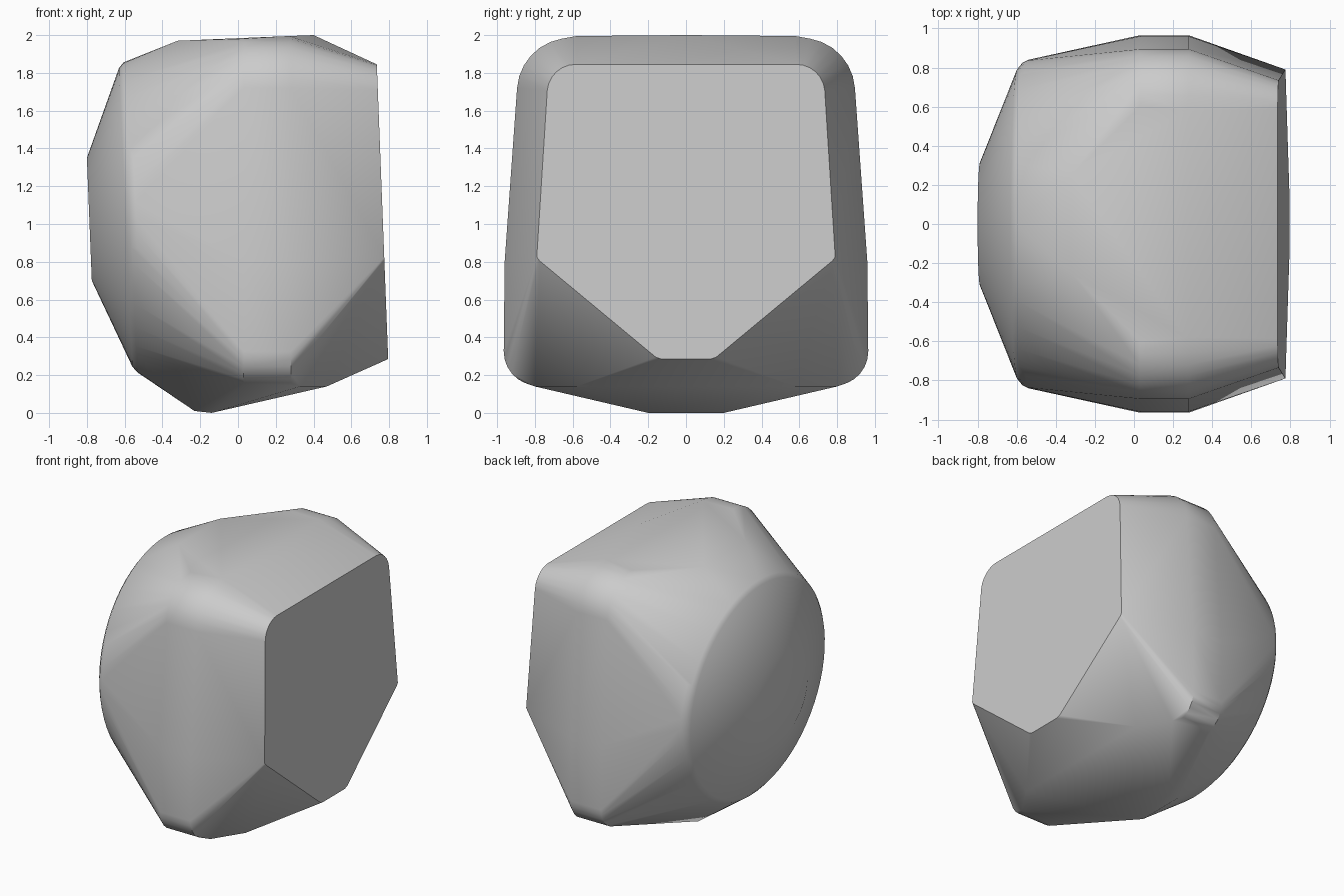
import bpy
import bmesh
from math import sin, cos, pi, radians

cube = bpy.data.objects.get("Cube")
if cube:
    bpy.data.objects.remove(cube, do_unlink=True)

stone = bpy.data.materials.new("pale grey")
stone.use_nodes = True
colour = (0.6, 0.6, 0.6, 1)
stone.diffuse_color = colour
stone.node_tree.nodes["Principled BSDF"].inputs["Base Color"].default_value = colour

points = []


def arc(cy, cz, r, start, end, steps=6):
    """Corner arc in the y-z plane, angles in degrees."""
    for i in range(steps + 1):
        a = radians(start + (end - start) * i / steps)
        yield cy + r * cos(a), cz + r * sin(a)


def both_sides(x, y, z):
    points.extend([(x, y, z), (x, -y, z)])


def tilted_disc(x, ry, rz, zc, lean, count=64):
    """Ring facing -x, leaning with height."""
    for i in range(count):
        a = 2 * pi * i / count
        z = zc + rz * sin(a)
        points.append((x - lean * (z - zc), ry * cos(a), z))


# Flat five-sided face, leaning slightly
face = list(arc(0.585, 1.695, 0.15, 5, 90)) + [
    (0.785, 0.85), (0.79, 0.825), (0.775, 0.805), (0.16, 0.295), (0.13, 0.285)]
for y, z in face:
    both_sides(0.795 - 0.0385 * (z - 0.285), y, z)

# Wide belt around the middle
belt = list(arc(0.61, 1.70, 0.285, 4, 80)) + [(0.96, 0.8)]
belt += list(arc(0.785, 0.325, 0.18, 0, -80))
for x in (0.03, 0.28):
    for y, z in belt:
        both_sides(x, y, z)

# Crown and underside facets
for p in [(0.4, 0, 2.0), (0.27, 0.58, 1.995), (0.03, 0.6, 1.985),
          (-0.32, 0.25, 1.97), (0.47, 0.58, 0.14), (0.33, 0.8, 0.14),
          (-0.14, 0.2, 0), (-0.23, 0.18, 0.01)]:
    both_sides(*p)

# Rounded rim and small end cap
tilted_disc(-0.54, 0.84, 0.83, 1.035, 0.045)
tilted_disc(-0.57, 0.825, 0.82, 1.035, 0.045)
tilted_disc(-0.595, 0.795, 0.79, 1.035, 0.045)
tilted_disc(-0.787, 0.315, 0.325, 1.025, 0.04)

# Wrap all sections in one faceted skin
bm = bmesh.new()
for p in points:
    bm.verts.new(p)
bmesh.ops.remove_doubles(bm, verts=bm.verts, dist=0.0005)
hull = bmesh.ops.convex_hull(bm, input=bm.verts)
spare = {g for g in hull["geom_interior"] + hull["geom_unused"]
         if isinstance(g, bmesh.types.BMVert)}
bmesh.ops.delete(bm, geom=list(spare), context="VERTS")
bmesh.ops.dissolve_limit(bm, angle_limit=radians(0.5), verts=bm.verts, edges=bm.edges)
bmesh.ops.recalc_face_normals(bm, faces=bm.faces)
mesh = bpy.data.meshes.new("faceted_stone")
bm.to_mesh(mesh)
bm.free()

body = bpy.data.objects.new("faceted_stone", mesh)
bpy.context.collection.objects.link(body)
mesh.materials.append(stone)
for o in bpy.context.selected_objects:
    o.select_set(False)
body.select_set(True)
bpy.context.view_layer.objects.active = body
bpy.ops.object.shade_smooth_by_angle(angle=radians(30))
